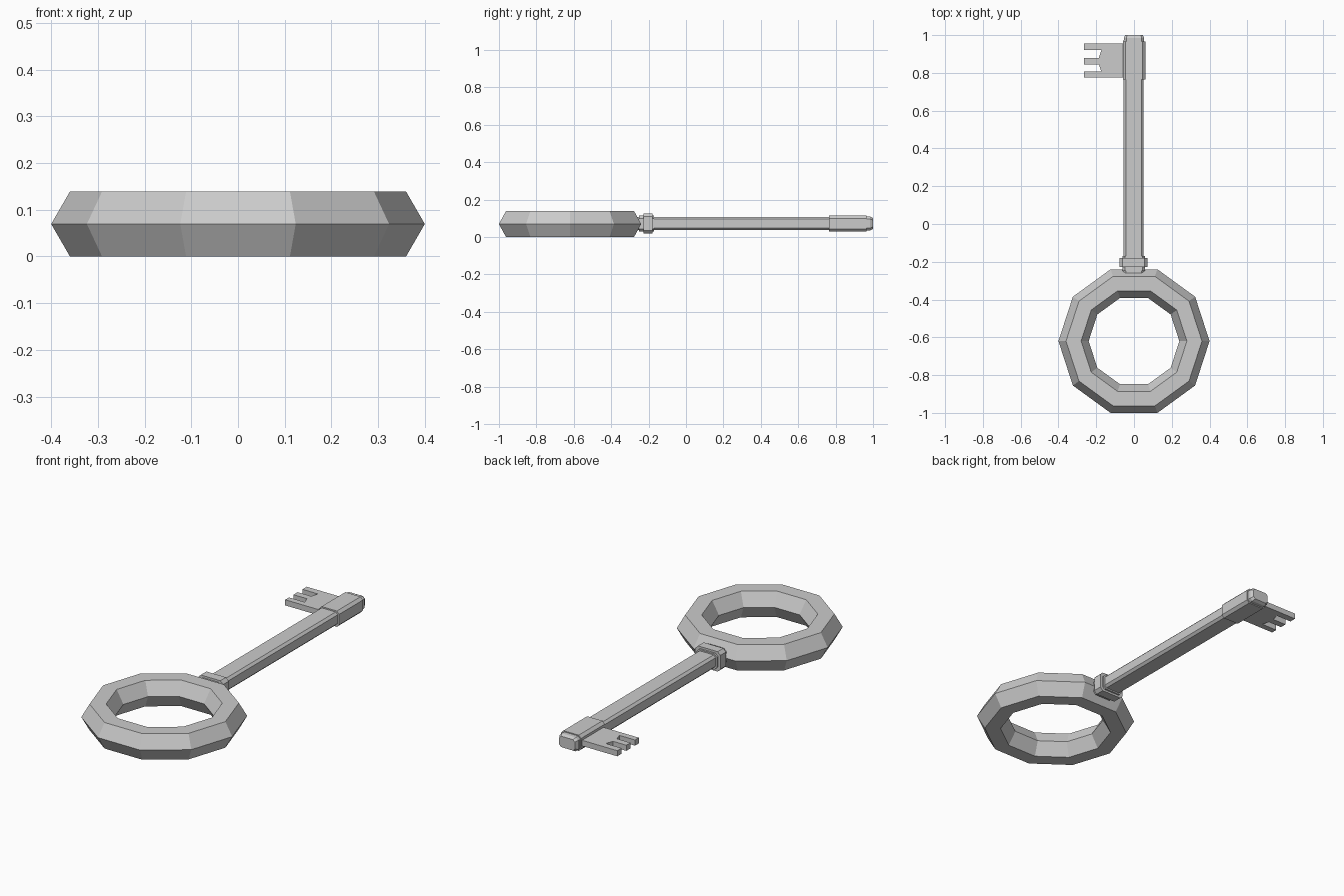
import bpy, bmesh, math

if "Cube" in bpy.data.objects:
    bpy.data.objects.remove(bpy.data.objects["Cube"])

ZC = 0.072  # height of the shaft axis


def prism(name, bottom, top):
    """Solid between matching loops of 3D points."""
    bm = bmesh.new()
    a = [bm.verts.new(p) for p in bottom]
    b = [bm.verts.new(p) for p in top]
    n = len(a)
    bm.faces.new(a)
    bm.faces.new(b)
    for i in range(n):
        bm.faces.new((a[i], a[(i + 1) % n], b[(i + 1) % n], b[i]))
    bmesh.ops.recalc_face_normals(bm, faces=bm.faces)
    me = bpy.data.meshes.new(name)
    bm.to_mesh(me)
    bm.free()
    ob = bpy.data.objects.new(name, me)
    bpy.context.collection.objects.link(ob)
    return ob


def section(y, hx, hz, c, x0=0.0):
    """Chamfered rectangle across the y axis."""
    pts = [(hx, hz - c), (hx - c, hz), (c - hx, hz), (-hx, hz - c),
           (-hx, c - hz), (c - hx, -hz), (hx - c, -hz), (hx, c - hz)]
    return [(x0 + x, y, ZC + z) for x, z in pts]


def bar(name, y0, y1, hx, hz, c, x0=0.0):
    return prism(name, section(y0, hx, hz, c, x0), section(y1, hx, hz, c, x0))


# bow: ten-sided ring with hexagonal section
bpy.ops.mesh.primitive_torus_add(major_segments=10, minor_segments=6, major_radius=0.32,
                                 minor_radius=0.08, location=(0, -0.62, 0.0695))
bow = bpy.context.object
bow.name = "bow_ring"
for p in bow.data.polygons:
    p.use_smooth = False

# shaft, collars and sleeve
bar("shaft", -0.26, 0.975, 0.053, 0.035, 0.012, -0.002)
bar("base_collar", -0.25, -0.17, 0.06, 0.042, 0.014, -0.002)
bar("collar", -0.228, -0.18, 0.074, 0.053, 0.016, -0.002)
bar("sleeve", 0.765, 0.965, 0.059, 0.042, 0.014, 0.001)

# tapered tip
bar("tip_band", 0.96, 0.985, 0.054, 0.037, 0.013)
prism("tip_cap", section(0.985, 0.054, 0.037, 0.013), section(1.0, 0.046, 0.029, 0.011))

# toothed bit
outline = [(0, 0.775), (-0.265, 0.775), (-0.265, 0.807), (-0.173, 0.807), (-0.186, 0.845),
           (-0.265, 0.845), (-0.265, 0.88), (-0.186, 0.88), (-0.173, 0.92),
           (-0.265, 0.92), (-0.265, 0.956), (0, 0.956)]
prism("bit", [(x, y, ZC - 0.015) for x, y in outline], [(x, y, ZC + 0.015) for x, y in outline])
